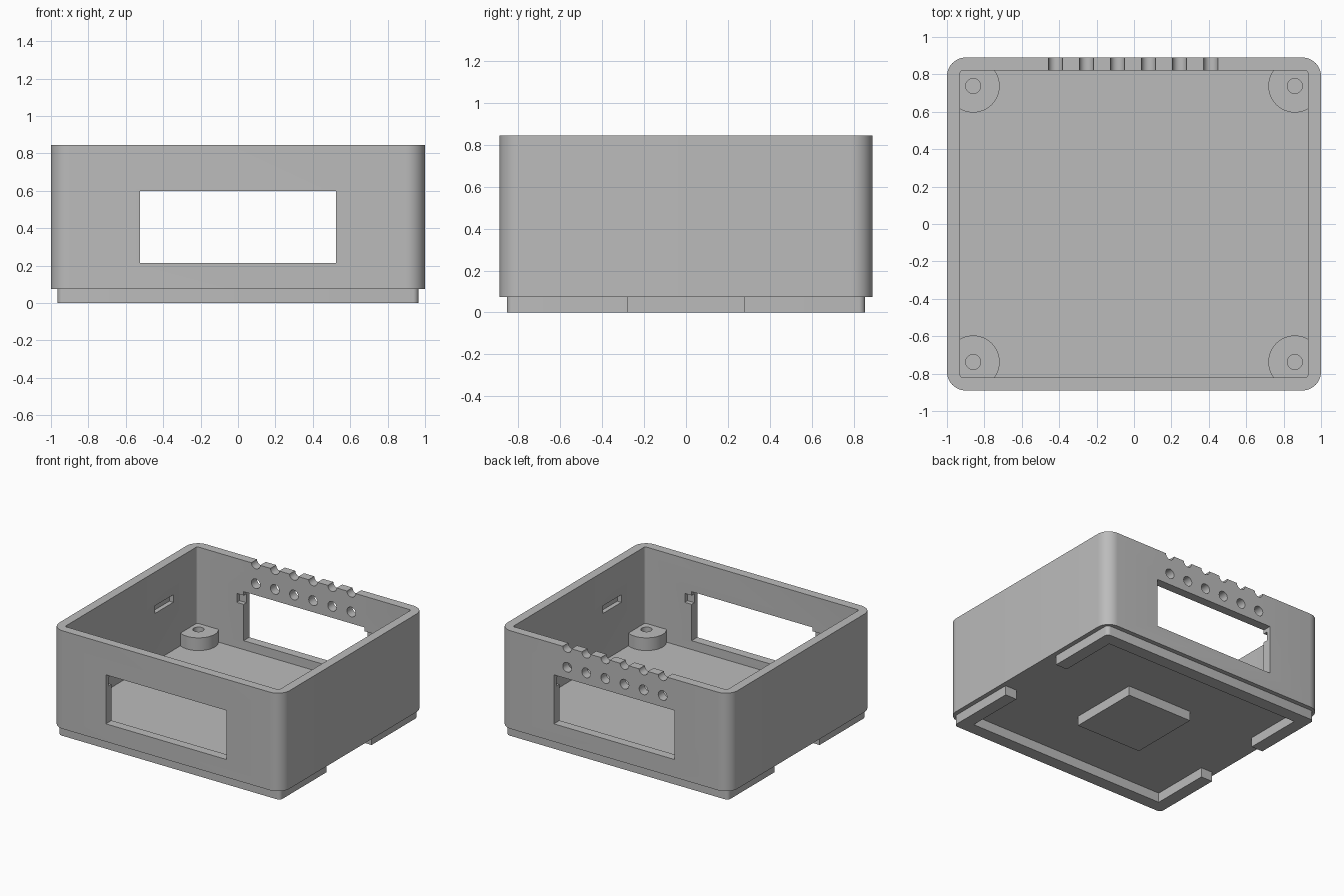
import bpy, bmesh
from math import cos, sin, pi
from mathutils import Matrix

if "Cube" in bpy.data.objects:
    bpy.data.objects.remove(bpy.data.objects["Cube"])

grey = bpy.data.materials.new("plain grey")
grey.use_nodes = True
colour = (0.5, 0.5, 0.5, 1)
grey.diffuse_color = colour
grey.node_tree.nodes["Principled BSDF"].inputs["Base Color"].default_value = colour


def finish(name, bm):
    bmesh.ops.recalc_face_normals(bm, faces=bm.faces)
    mesh = bpy.data.meshes.new(name)
    bm.to_mesh(mesh)
    bm.free()
    mesh.materials.append(grey)
    obj = bpy.data.objects.new(name, mesh)
    bpy.context.collection.objects.link(obj)
    return obj


def rounded_box(name, hx, hy, z0, z1, radius, steps=10):
    """Box centred on the z axis with rounded vertical edges."""
    bm = bmesh.new()
    ring = []
    for q, (sx, sy) in enumerate([(1, 1), (-1, 1), (-1, -1), (1, -1)]):
        for i in range(steps + 1):
            a = (q + i / steps) * pi / 2
            ring.append(bm.verts.new((sx * (hx - radius) + radius * cos(a),
                                      sy * (hy - radius) + radius * sin(a), z0)))
    face = bm.faces.new(ring)
    out = bmesh.ops.extrude_face_region(bm, geom=[face])
    for v in out["geom"]:
        if isinstance(v, bmesh.types.BMVert):
            v.co.z = z1
    return finish(name, bm)


def box(name, x0, x1, y0, y1, z0, z1):
    bm = bmesh.new()
    place = Matrix.Translation(((x0 + x1) / 2, (y0 + y1) / 2, (z0 + z1) / 2))
    size = Matrix.Diagonal((x1 - x0, y1 - y0, z1 - z0, 1))
    bmesh.ops.create_cube(bm, size=1, matrix=place @ size)
    return finish(name, bm)


def cylinder(name, centre, radius, depth, axis="Z", sides=32):
    bm = bmesh.new()
    turn = Matrix.Rotation(pi / 2, 4, "X") if axis == "Y" else Matrix()
    bmesh.ops.create_cone(bm, cap_ends=True, segments=sides, radius1=radius,
                          radius2=radius, depth=depth,
                          matrix=Matrix.Translation(centre) @ turn)
    return finish(name, bm)


def combine(obj, tool, operation="DIFFERENCE"):
    """Apply a boolean with the tool, then discard the tool."""
    tool.hide_render = True
    mod = obj.modifiers.new("cut", "BOOLEAN")
    mod.operation = operation
    mod.solver = "EXACT"
    mod.object = tool
    bpy.context.view_layer.update()
    graph = bpy.context.evaluated_depsgraph_get()
    mesh = bpy.data.meshes.new_from_object(obj.evaluated_get(graph))
    obj.modifiers.clear()
    obj.data = mesh
    bpy.data.objects.remove(tool)


def smooth(obj):
    bpy.ops.object.select_all(action="DESELECT")
    obj.select_set(True)
    bpy.context.view_layer.objects.active = obj
    bpy.ops.object.shade_smooth_by_angle(angle=pi / 6)


BASE, FLOOR, TOP = 0.075, 0.145, 0.845

# Open case with thin walls
case = rounded_box("case_shell", 1, 0.89, BASE, TOP, 0.1)
combine(case, rounded_box("cavity", 0.93, 0.82, FLOOR, 1, 0.015, 4))

# Front and back windows
combine(case, box("window_cutter", -0.525, 0.525, -2, 2, 0.215, 0.6))

# Clip notches beside the windows, and clip slots inside the side walls
for s in (-1, 1):
    y0, y1 = sorted((s * 0.78, s * 0.855))
    combine(case, box("notch_cutter", -0.585, 0.585, y0, y1, 0.5, 0.57))
    x0, x1 = sorted((s * 0.9, s * 0.965))
    y0, y1 = sorted((-s * 0.3, -s * 0.525))
    combine(case, box("slot_cutter", x0, x1, y0, y1, 0.52, 0.58))

# Vent holes in the back wall, with half holes along the rim
for i in range(6):
    x = -0.42 + i * 0.166
    for z in (0.69, TOP):
        combine(case, cylinder("vent_cutter", (x, 0.86, z), 0.038, 0.3, "Y", 24))
smooth(case)

# Screw posts in the four corners
for sx, side in ((-1, "right"), (1, "left")):
    for sy, end in ((-1, "front"), (1, "back")):
        x, y = sx * 0.86, sy * 0.738
        post = cylinder(f"{end}_{side}_screw_post", (x, y, 0.1925), 0.142, 0.105, sides=48)
        combine(post, box("post_trim", -0.95, 0.95, -0.84, 0.84, 0, 1), "INTERSECT")
        combine(post, cylinder("screw_hole", (x, y, 0.2), 0.04, 0.5))
        smooth(post)

# Stepped lip underneath, open at the middle of both sides
lip = rounded_box("base_lip", 0.965, 0.855, 0, BASE + 0.005, 0.03, 5)
combine(lip, box("lip_inside", -0.865, 0.865, -0.755, 0.755, -1, 1))
combine(lip, box("lip_gap", -2, 2, -0.28, 0.28, -1, 1))
smooth(lip)

# Square foot in the middle of the underside
box("centre_foot", -0.285, 0.285, -0.285, 0.285, 0, BASE + 0.005)
